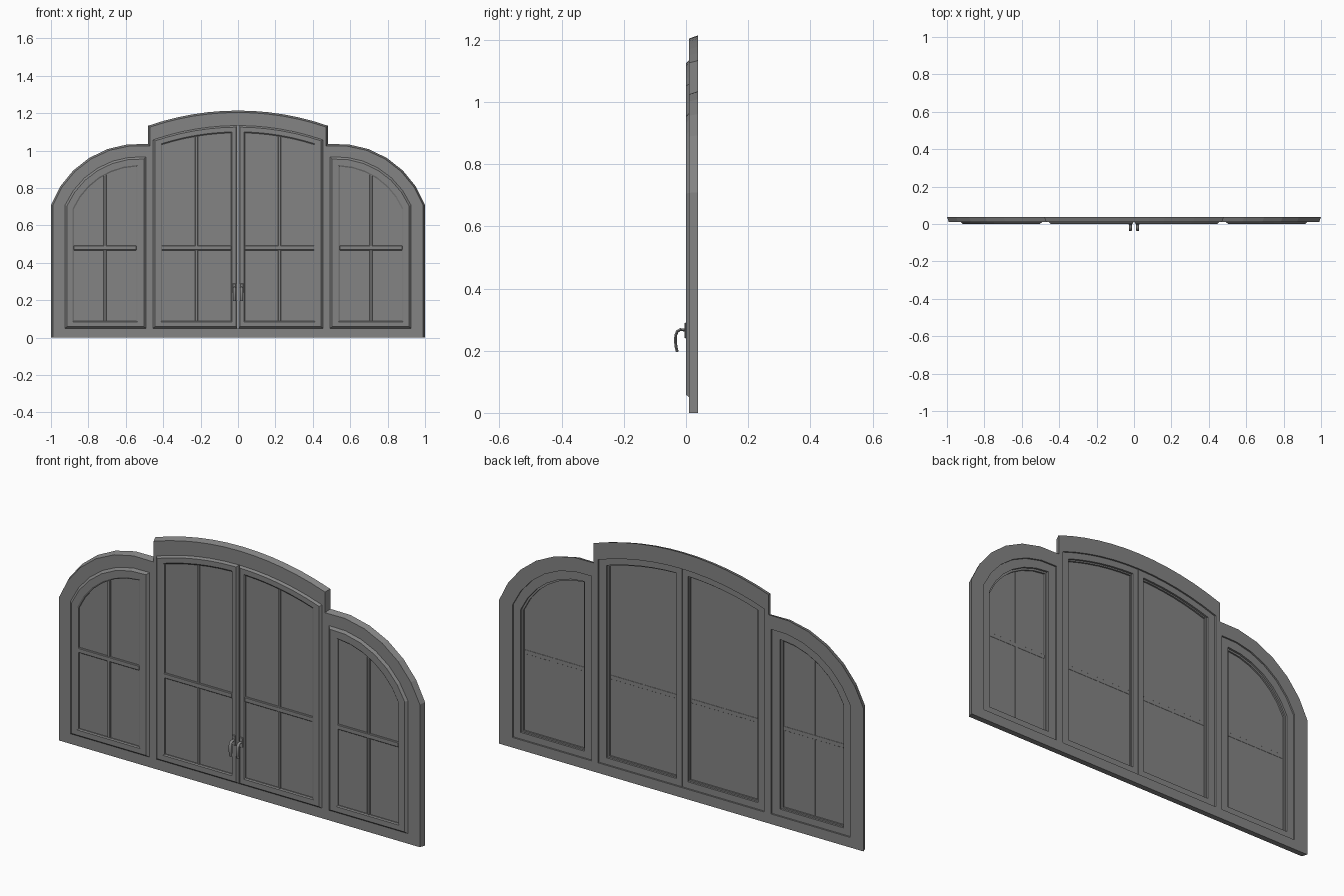
import bpy, bmesh, math
from mathutils import Vector

cube = bpy.data.objects.get("Cube")
if cube:
    bpy.data.objects.remove(cube, do_unlink=True)

grey = bpy.data.materials.new("painted grey")
grey.use_nodes = True
GREY = (0.23, 0.23, 0.23, 1)
grey.diffuse_color = GREY
grey.node_tree.nodes["Principled BSDF"].inputs["Base Color"].default_value = GREY

SIDE_C = (0.53, 0.536)      # centre of the side arch
MID_C = (0, -0.249)         # centre of the wide middle arch


def finish(name, bm):
    bmesh.ops.recalc_face_normals(bm, faces=bm.faces)
    mesh = bpy.data.meshes.new(name)
    bm.to_mesh(mesh)
    bm.free()
    mesh.materials.append(grey)
    ob = bpy.data.objects.new(name, mesh)
    bpy.context.scene.collection.objects.link(ob)
    return ob


def arc(c, r, xa, xb, n):
    """Points on an arch from x = xa to x = xb."""
    a, b = (math.acos((x - c[0]) / r) for x in (xa, xb))
    angles = [a + (b - a) * i / n for i in range(n + 1)]
    return [(c[0] + r * math.cos(t), c[1] + r * math.sin(t)) for t in angles]


def add_loop(bm, pts, y, s=1):
    return [bm.verts.new((s * x, y, z)) for x, z in pts]


def bridge(bm, a, b):
    n = len(a)
    for i in range(n):
        j = (i + 1) % n
        bm.faces.new((a[i], a[j], b[j], b[i]))


def box(name, x0, x1, y0, y1, z0, z1, bevel=0):
    bm = bmesh.new()
    bmesh.ops.create_cube(bm, size=1)
    for v in bm.verts:
        v.co = Vector((x0 + (v.co.x + .5) * (x1 - x0),
                       y0 + (v.co.y + .5) * (y1 - y0),
                       z0 + (v.co.z + .5) * (z1 - z0)))
    ob = finish(name, bm)
    if bevel:
        mod = ob.modifiers.new("soft edge", "BEVEL")
        mod.width, mod.segments = bevel, 1
    return ob


# A sash outline is (inner x, outer x, sill z, arch radius), on the +x half
class Sash:
    def __init__(self, name, centre, outer, inner, muntin_x):
        self.name, self.centre = name, centre
        self.outer, self.inner, self.muntin_x = outer, inner, muntin_x

    def outline(self, t):
        x0, x1, z0, r = (a + (b - a) * t for a, b in zip(self.outer, self.inner))
        return [(x0, z0), (x1, z0)] + arc(self.centre, r, x1, x0, 6)

    def top(self, x):
        return self.centre[1] + math.sqrt(self.inner[3] ** 2 - (x - self.centre[0]) ** 2)


middle = Sash("middle", MID_C, (.002, .455, .05, 1.383), (.037, .406, .09, 1.344), .222)
side = Sash("side", SIDE_C, (.492, .925, .05, .431), (.545, .877, .09, .379), .712)


# Fixed outer frame with sloping outer edge and three openings
def frame_outline(d):
    right = arc(SIDE_C, .501 - d, 1 - d, .48 - d, 6)
    top = arc(MID_C, 1.463 - d, .48 - d, -.48 + d, 12)
    left = [(-x, z) for x, z in reversed(right)]
    return [(-1 + d, 0), (1 - d, 0)] + right + top + left


def mid_opening():
    x, _, z, r = .455, 0, .05, 1.383
    return [(-x, z), (x, z)] + arc(MID_C, r, x, -x, 12)


FRONT, BACK = .01, .038
bm = bmesh.new()
side_hole = side.outline(0)
mirror_hole = [(-x, z) for x, z in side_hole]
sides = []
for y, d in ((FRONT, .01), (BACK, 0)):
    sides.append([add_loop(bm, p, y) for p in
                  (frame_outline(d), mid_opening(), side_hole, mirror_hole)])
for loops, ny in zip(sides, (-1, 1)):
    edges = [bm.edges.new((lp[i - 1], lp[i])) for lp in loops for i in range(len(lp))]
    bmesh.ops.triangle_fill(bm, edges=edges, use_beauty=True, normal=(0, ny, 0))
for a, b in zip(*sides):
    bridge(bm, a, b)
finish("outer_frame", bm)

# Moulded cross-section of a sash: (share of width inwards, y)
PROFILE = [(0, .01), (.22, 0), (.86, 0), (1, .004), (1, .02),
           (.82, .02), (.82, .03), (0, .03)]

for s, hand in ((1, "left"), (-1, "right")):
    for sash in (middle, side):
        tag = f"{hand}_{sash.name}"

        # Sash frame
        bm = bmesh.new()
        rings = [add_loop(bm, sash.outline(t), y, s) for t, y in PROFILE]
        for i, ring in enumerate(rings):
            bridge(bm, rings[i - 1], ring)
        finish(tag + "_sash", bm)

        # Pane
        bm = bmesh.new()
        faces = [add_loop(bm, sash.outline(.97), y, s) for y in (.010, .012)]
        for f in faces:
            bm.faces.new(f)
        bridge(bm, *faces)
        finish(tag + "_pane", bm)

        # Glazing bars
        x0, x1, z0, _ = sash.inner
        xa, xb = sorted((s * (x0 - .003), s * (x1 + .003)))
        xm = s * sash.muntin_x
        box(tag + "_cross_bar", xa, xb, .002, .0127, .467, .492, .003)
        box(tag + "_upright_bar", xm - .008, xm + .008, .003, .0125,
            z0 - .003, sash.top(sash.muntin_x) + .003, .003)

    # Handle: back plate and curved lever
    hx = s * .02
    box(hand + "_handle_plate", hx - .009, hx + .009, -.005, .001, .24, .29, .002)
    bm = bmesh.new()
    path = [(0, .266), (-.018, .268), (-.028, .262), (-.033, .25),
            (-.034, .23), (-.032, .212), (-.028, .196)]
    rings = []
    for i, (y, z) in enumerate(path):
        p, q = path[max(i - 1, 0)], path[min(i + 1, len(path) - 1)]
        along = Vector((0, q[0] - p[0], q[1] - p[1])).normalized()
        across = along.cross(Vector((1, 0, 0)))
        ring = []
        for k in range(8):
            a = math.tau * k / 8
            ring.append(bm.verts.new(Vector((hx, y, z)) + across * .0045 * math.sin(a)
                                     + Vector((.008 * math.cos(a), 0, 0))))
        rings.append(ring)
    for a, b in zip(rings, rings[1:]):
        bridge(bm, a, b)
    bm.faces.new(rings[0])
    bm.faces.new(rings[-1])
    lever = finish(hand + "_handle_lever", bm)
    bpy.ops.object.select_all(action="DESELECT")
    lever.select_set(True)
    bpy.context.view_layer.objects.active = lever
    bpy.ops.object.shade_smooth_by_angle(angle=math.radians(50))
